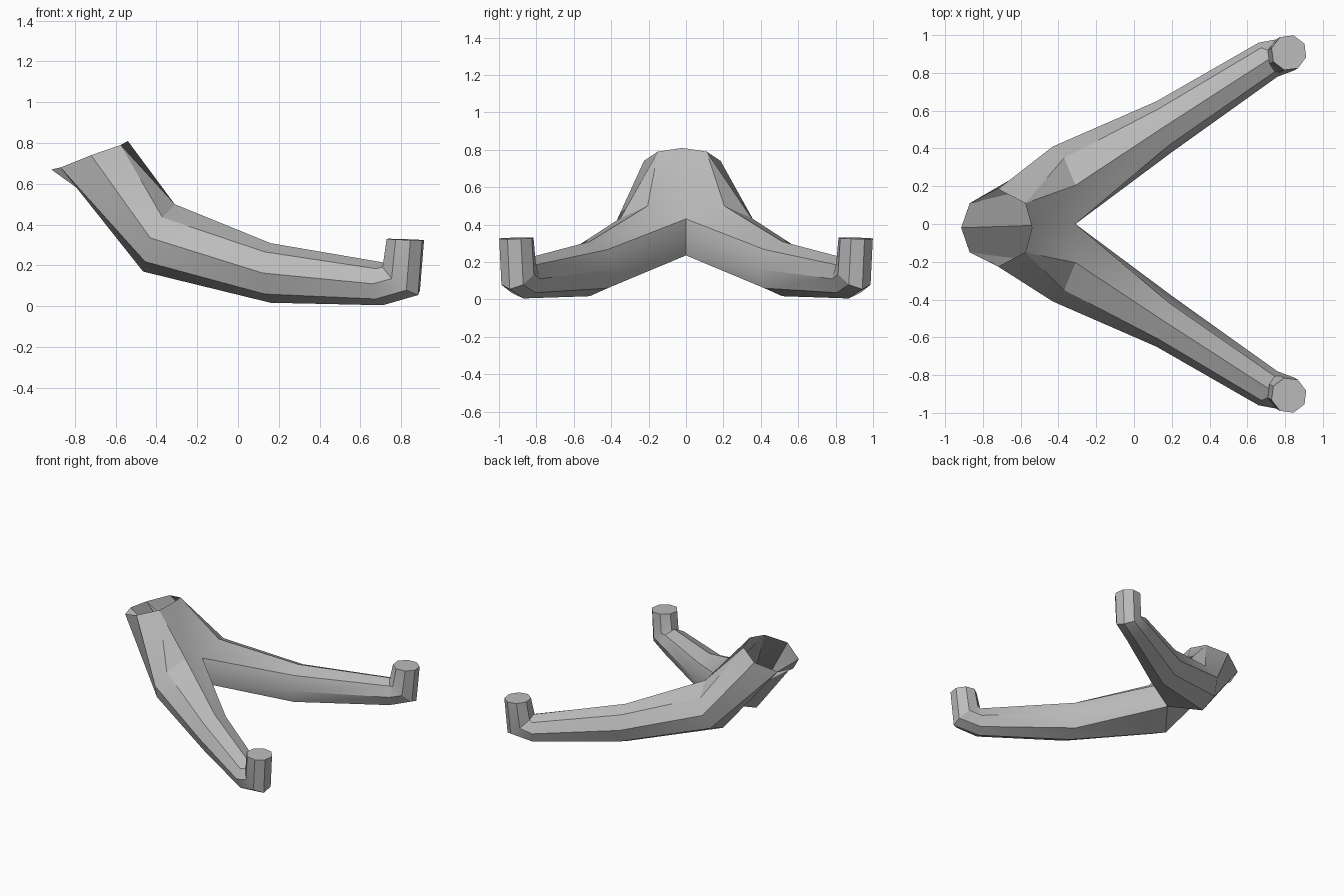
import bpy
import bmesh
from math import cos, sin, pi, radians
from mathutils import Vector

cube = bpy.data.objects.get("Cube")
if cube:
    bpy.data.objects.remove(cube, do_unlink=True)

ARM_ANGLE = radians(30)


def oct_ring(centre, side, up):
    """Eight points from the top, round the outer side, to the inner side."""
    c, s, u = Vector(centre), Vector(side), Vector(up)
    return [c + u * cos(k * pi / 4) + s * sin(k * pi / 4) for k in range(8)]


def stub_ring(centre, r, tilt):
    """Ring of the upright end stub, lowered towards the outer end by tilt."""
    pts = []
    for k in range(8):
        a = ARM_ANGLE + pi - k * pi / 4
        pts.append(Vector(centre) + Vector((r * cos(a), r * sin(a), tilt * cos(k * pi / 4))))
    return pts


# Elbow ring, whose inner points meet the other arm at the crotch
elbow = oct_ring((-0.37, 0.205, 0.335), (-0.06, 0.205, 0), (0.06, 0, 0.165))
elbow[1].z = 0.435
elbow[4].x = -0.465
for i, z in ((5, 0.235), (6, 0.34), (7, 0.43)):
    elbow[i] = Vector((-0.31, 0, z))

# Arm and stub rings
rings = [
    elbow,
    oct_ring((0.16, 0.515, 0.163), (-0.04, 0.135, 0), (0, 0, 0.146)),
    oct_ring((0.71, 0.87, 0.11), (-0.05, 0.09, 0), (0, 0, 0.105)),
    stub_ring((0.80, 0.895, 0.135), 0.095, 0.08),
    stub_ring((0.82, 0.907, 0.327), 0.095, 0.004),
]

# Half of the open socket rim, from the back to the crotch side
rim = [(-0.915, 0, 0.67), (-0.87, 0.13, 0.68), (-0.72, 0.205, 0.74),
       (-0.575, 0.13, 0.79), (-0.54, 0, 0.81)]

bm = bmesh.new()
for side in (1, -1):
    p = [bm.verts.new((x, side * y - 0.02, z)) for x, y, z in rim]
    vr = [[bm.verts.new((v.x, side * v.y, v.z)) for v in ring] for ring in rings]
    e = vr[0]
    # Socket wall flowing into the elbow
    faces = [(p[4], p[3], e[0], e[7]), (p[3], e[1], e[0]),
             (p[3], p[2], e[2], e[1]), (p[2], p[1], e[3], e[2]),
             (p[1], e[4], e[3]), (p[1], p[0], e[5], e[4])]
    # Arm and stub walls
    for a, b in zip(vr, vr[1:]):
        for k in range(8):
            n = (k + 1) % 8
            faces.append((a[k], a[n], b[n], b[k]))
    # Stub cap
    faces.append(vr[-1])
    for f in faces:
        bm.faces.new(f)

bmesh.ops.remove_doubles(bm, verts=bm.verts, dist=0.0005)
bmesh.ops.recalc_face_normals(bm, faces=bm.faces)
mesh = bpy.data.meshes.new("forked_bracket")
bm.to_mesh(mesh)
bm.free()

# Plain grey
grey = bpy.data.materials.new("grey")
grey.use_nodes = True
colour = (0.5, 0.5, 0.5, 1)
grey.diffuse_color = colour
grey.node_tree.nodes["Principled BSDF"].inputs["Base Color"].default_value = colour
mesh.materials.append(grey)

bracket = bpy.data.objects.new("forked_bracket", mesh)
bpy.context.collection.objects.link(bracket)
bpy.ops.object.select_all(action="DESELECT")
bracket.select_set(True)
bpy.context.view_layer.objects.active = bracket
bpy.ops.object.shade_smooth_by_angle(angle=radians(30))
